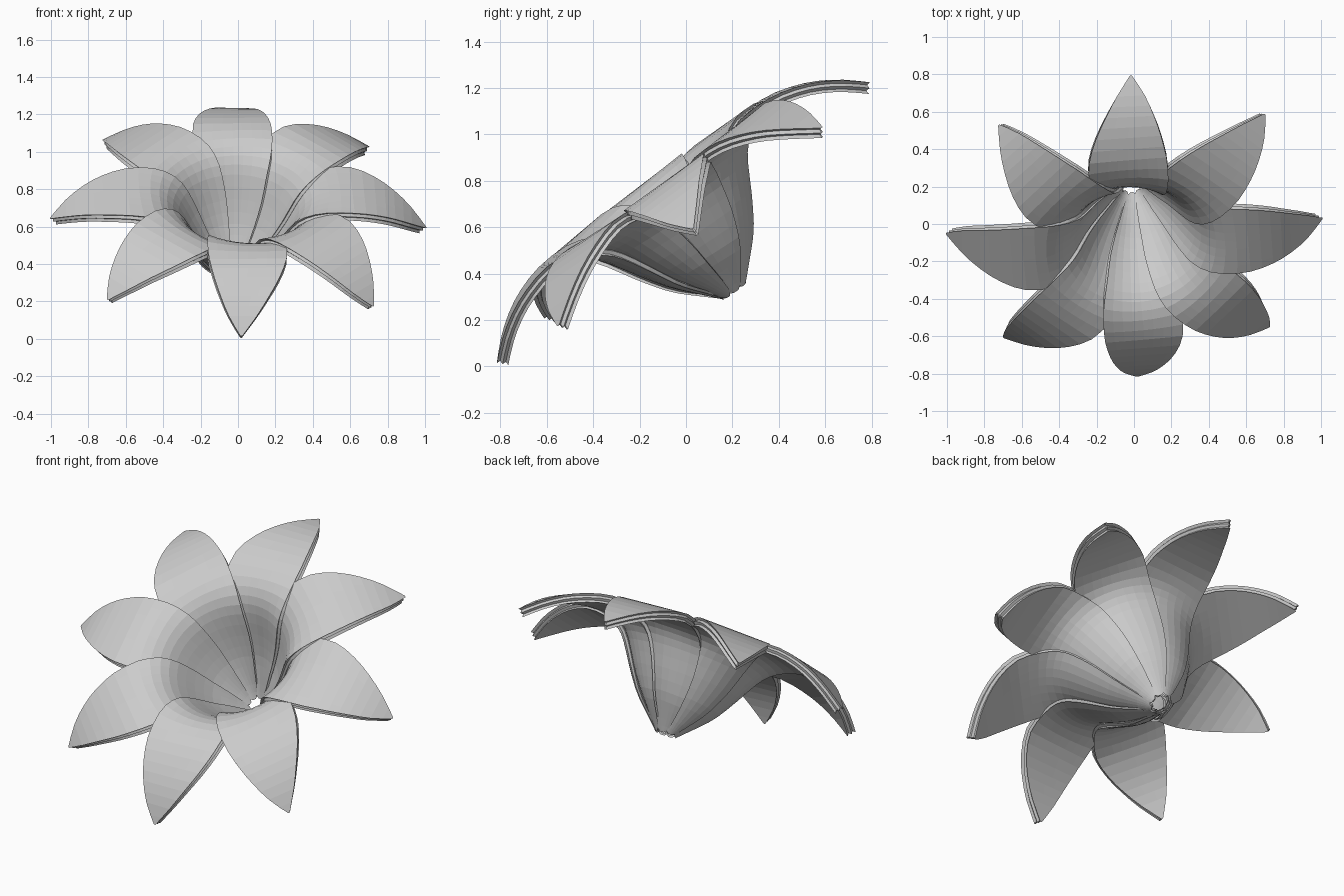
import bpy, bmesh
from math import sin, cos, radians, pi, hypot
from mathutils import Matrix, Vector

if "Cube" in bpy.data.objects:
    bpy.data.objects.remove(bpy.data.objects["Cube"])

mat = bpy.data.materials.new("petal_grey")
mat.use_nodes = True
GREY = (0.6, 0.6, 0.6, 1)
mat.diffuse_color = GREY
mat.node_tree.nodes["Principled BSDF"].inputs["Base Color"].default_value = GREY

# Petal midline: radius, height, half width
KEYS = [Vector(k) for k in (
    (.05, -.345, .01), (.075, -.315, .04), (.14, -.235, .085), (.21, -.145, .13),
    (.28, -.03, .172), (.345, .085, .197), (.405, .158, .212), (.485, .2, .216),
    (.6, .207, .208), (.72, .178, .175), (.82, .133, .13), (.91, .072, .075), (.99, 0, .005))]


def refine(keys):
    """Insert a smooth midpoint between each pair of keys."""
    out = []
    for i in range(len(keys) - 1):
        before, after = keys[max(i - 1, 0)], keys[min(i + 2, len(keys) - 1)]
        out += [keys[i], (9 * (keys[i] + keys[i + 1]) - before - after) / 16]
    return out + [keys[-1]]


PROFILE = refine(KEYS)
ROWS, COLS = len(PROFILE), 9
LAYERS = [1, .5, 0, -.5, -1]      # rim zigzag across the thickness


def smooth(a, b, x):
    x = min(max((x - a) / (b - a), 0), 1)
    return x * x * (3 - 2 * x)


def petal_point(row, s, layer, inset=0):
    """Point on the petal: s runs across (-1..1), layer through the thickness."""
    r, h, w = PROFILE[row]
    r0, h0, _ = PROFILE[max(row - 1, 0)]
    r1, h1, _ = PROFILE[min(row + 1, ROWS - 1)]
    length = hypot(r1 - r0, h1 - h0)
    tr, th = (r1 - r0) / length, (h1 - h0) / length
    flat = smooth(.35, .64, r)
    # the clockwise edge lies inside its neighbour
    off = layer * (.012 + .013 * smooth(.05, .4, r)) - .02 * s * (1 - flat) * smooth(.03, .2, r)
    pull = {0: inset, ROWS - 1: -inset}.get(row, 0)
    pr, ph = r - th * off + tr * pull, h + tr * off + th * pull
    across = s * max(w - inset, .002)
    a = across / r
    x = pr * cos(a) * (1 - flat) + pr * flat
    y = pr * sin(a) * (1 - flat) + across * flat
    twist = radians(4.5 - 3.5 * smooth(.5, 1, r))
    return Matrix.Rotation(twist, 3, 'Z') @ Vector((x, y, ph))


def make_petal():
    bm = bmesh.new()
    grids = {}
    for layer in (1, -1):
        grids[layer] = [[bm.verts.new(petal_point(i, 2 * j / (COLS - 1) - 1, layer))
                         for j in range(COLS)] for i in range(ROWS)]
        g = grids[layer]
        for i in range(ROWS - 1):
            for j in range(COLS - 1):
                bm.faces.new((g[i][j], g[i + 1][j], g[i + 1][j + 1], g[i][j + 1]))
    # grooved rim around the outline
    rim = [(0, j) for j in range(COLS)] + [(i, COLS - 1) for i in range(1, ROWS)]
    rim += [(ROWS - 1, j) for j in range(COLS - 2, -1, -1)]
    rim += [(i, 0) for i in range(ROWS - 2, 0, -1)]
    loops = []
    for k, layer in enumerate(LAYERS):
        if abs(layer) == 1:
            loops.append([grids[layer][i][j] for i, j in rim])
        else:
            loops.append([bm.verts.new(petal_point(i, 2 * j / (COLS - 1) - 1, layer, .012 * (k % 2)))
                          for i, j in rim])
    for a, b in zip(loops, loops[1:]):
        for k in range(len(rim)):
            n = (k + 1) % len(rim)
            bm.faces.new((a[k], a[n], b[n], b[k]))
    bmesh.ops.recalc_face_normals(bm, faces=bm.faces)
    mesh = bpy.data.meshes.new("petal")
    bm.to_mesh(mesh)
    bm.free()
    mesh.materials.append(mat)
    return mesh


# Eight petals around an axis that leans to the front and rolls slightly to its left
petal = make_petal()
lean = (Matrix.Translation((0, 0, .605)) @ Matrix.Rotation(radians(36.9), 4, 'X')
        @ Matrix.Rotation(radians(2.5), 4, 'Y'))
for n in range(8):
    ob = bpy.data.objects.new(f"petal_{n + 1}", petal)
    bpy.context.collection.objects.link(ob)
    ob.matrix_world = lean @ Matrix.Rotation(n * pi / 4, 4, 'Z')
